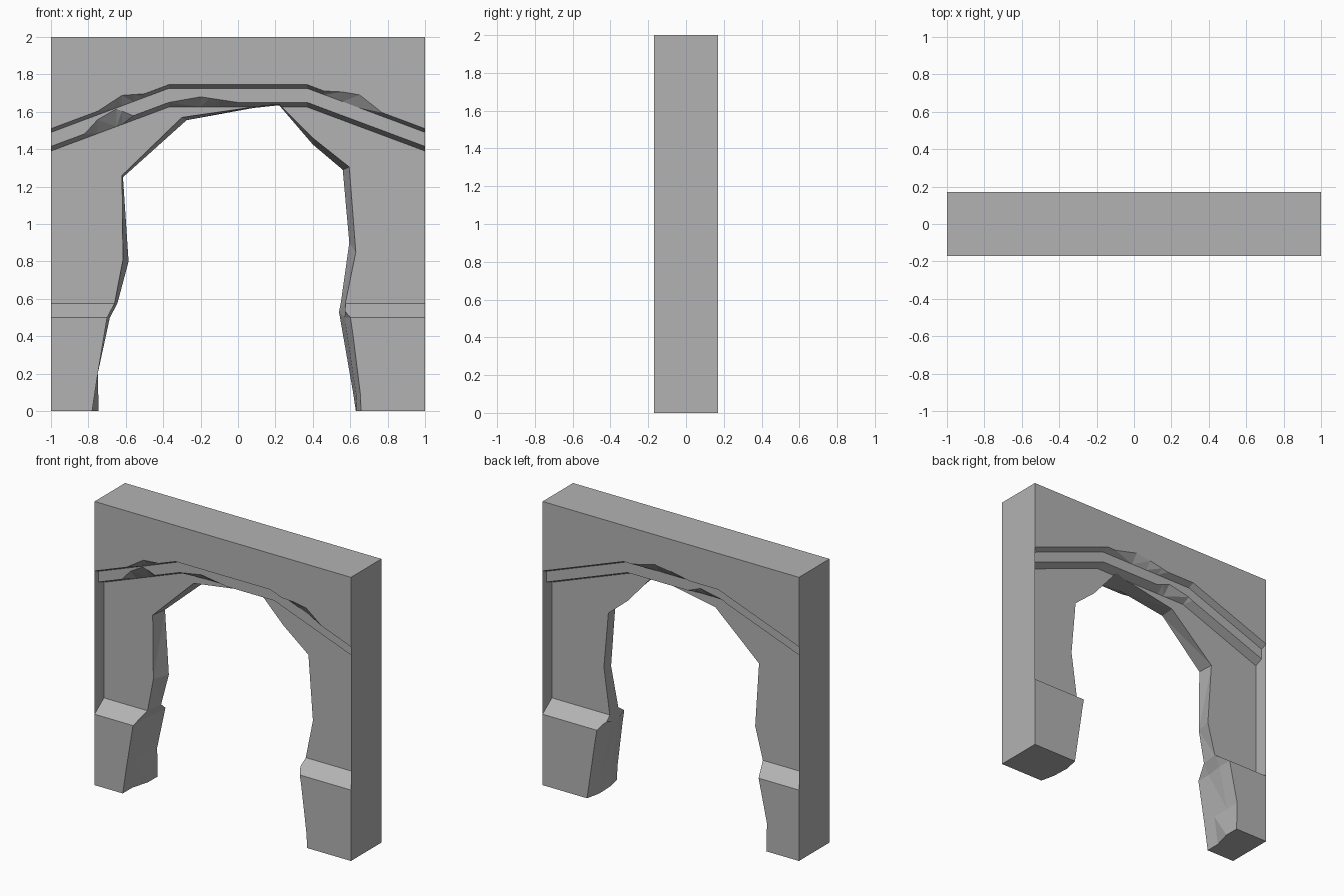
import bpy
import bmesh

cube = bpy.data.objects.get("Cube")
if cube:
    bpy.data.objects.remove(cube)

HALF = 0.17      # half depth of base and upper block
BAND = 0.125     # half depth of the projecting band
WALL = 0.065     # half depth of the thin wall

stone = bpy.data.materials.new("grey stone")
stone.use_nodes = True
colour = (0.45, 0.45, 0.45, 1)
stone.diffuse_color = colour
stone.node_tree.nodes["Principled BSDF"].inputs["Base Color"].default_value = colour


def interpolate(x, points):
    """Height at x along a broken line, zero outside it."""
    for (xa, za), (xb, zb) in zip(points, points[1:]):
        if xa <= x <= xb:
            return za + (zb - za) * (x - xa) / (xb - xa)
    return 0


def loft(name, rings):
    """Solid through a list of closed rings, capped at both ends."""
    bm = bmesh.new()
    loops = [[bm.verts.new(p) for p in ring] for ring in rings]
    count = len(loops[0])
    for a, b in zip(loops, loops[1:]):
        for i in range(count):
            j = (i + 1) % count
            bm.faces.new((a[i], a[j], b[j], b[i]))
    bm.faces.new(loops[0])
    bm.faces.new(loops[-1])
    bmesh.ops.triangulate(bm, faces=bm.faces)
    bmesh.ops.recalc_face_normals(bm, faces=bm.faces)
    mesh = bpy.data.meshes.new(name)
    bm.to_mesh(mesh)
    bm.free()
    mesh.materials.append(stone)
    obj = bpy.data.objects.new(name, mesh)
    bpy.context.collection.objects.link(obj)
    return obj


# Chips: how far the lower edges of block and band are broken upwards
block_chips = {
    -1: [(-.75, 0), (-.62, .036), (-.5, 0), (.46, 0), (.56, .032), (.65, .05), (.77, 0)],
    1: [(-.15, 0), (0, .03), (.12, .045), (.3, 0)],
}
band_chips = {
    -1: [(-.82, 0), (-.75, .05), (-.65, .07), (-.56, 0), (-.37, 0), (-.2, .03), (0, 0)],
    1: [(-.4, 0), (-.2, .04), (-.1, 0)],
}


def half_section(x, side):
    """Wall section at x on one side, from the ground up."""
    rise = .235 * min(1, (1 - abs(x)) / .63)
    block = interpolate(x, block_chips[side])
    band = interpolate(x, band_chips[side])
    profile = [
        (HALF, 0), (HALF, .5), (WALL, .575),
        (WALL, 1.39 + rise), (BAND, 1.415 + rise + band),
        (BAND, 1.49 + rise), (HALF, 1.51 + rise + block), (HALF, 2),
    ]
    return [(x, side * y, z) for y, z in profile]


# Wall with stepped base, band and upper block
columns = {-1, -.37, .37, 1}
for chips in (block_chips, band_chips):
    for side in chips:
        columns.update(x for x, z in chips[side])
wall = loft("broken_arch_wall",
            [half_section(x, -1) + half_section(x, 1)[::-1] for x in sorted(columns)])

# Ragged opening: front x, z, back x, z, and retreat at the outer faces
outline = [
    (-.78, -.2, -.745, -.2, 0), (-.78, 0, -.745, 0, 0), (-.75, .2, -.75, .2, 0),
    (-.7, .5, -.685, .5, 0), (-.66, .575, -.645, .575, 0),
    (-.615, .81, -.585, .8, 0), (-.62, 1.26, -.615, 1.25, 0),
    (-.3, 1.57, -.275, 1.555, 0), (.08, 1.625, .08, 1.62, 0),
    (.22, 1.64, .22, 1.635, 0), (.4, 1.46, .4, 1.425, 0),
    (.595, 1.305, .56, 1.29, 0), (.63, .85, .595, .9, 0),
    (.575, .58, .55, .58, 0), (.57, .5, .54, .53, .04),
    (.63, .1, .615, .1, .03), (.635, 0, .63, 0, .03), (.635, -.2, .63, -.2, .03),
]
front = [(xf, zf, grow) for xf, zf, xb, zb, grow in outline]
back = [(xb, zb, grow) for xf, zf, xb, zb, grow in outline]
rings = []
for edge, y, outer in ((front, -.2, 1), (front, -WALL, 0), (back, WALL, 0), (back, .2, 1)):
    rings.append([(x + outer * grow, y, z) for x, z, grow in edge])
opening = loft("opening_cutter", rings)
opening.hide_render = True

# Cut the opening and merge flat regions
cut = wall.modifiers.new("opening", 'BOOLEAN')
cut.operation = 'DIFFERENCE'
cut.solver = 'EXACT'
cut.object = opening
bpy.context.view_layer.objects.active = wall
bpy.ops.object.modifier_apply(modifier=cut.name)
bpy.data.objects.remove(opening)

bm = bmesh.new()
bm.from_mesh(wall.data)
bmesh.ops.dissolve_limit(bm, angle_limit=.01, verts=bm.verts, edges=bm.edges)
bm.to_mesh(wall.data)
bm.free()
